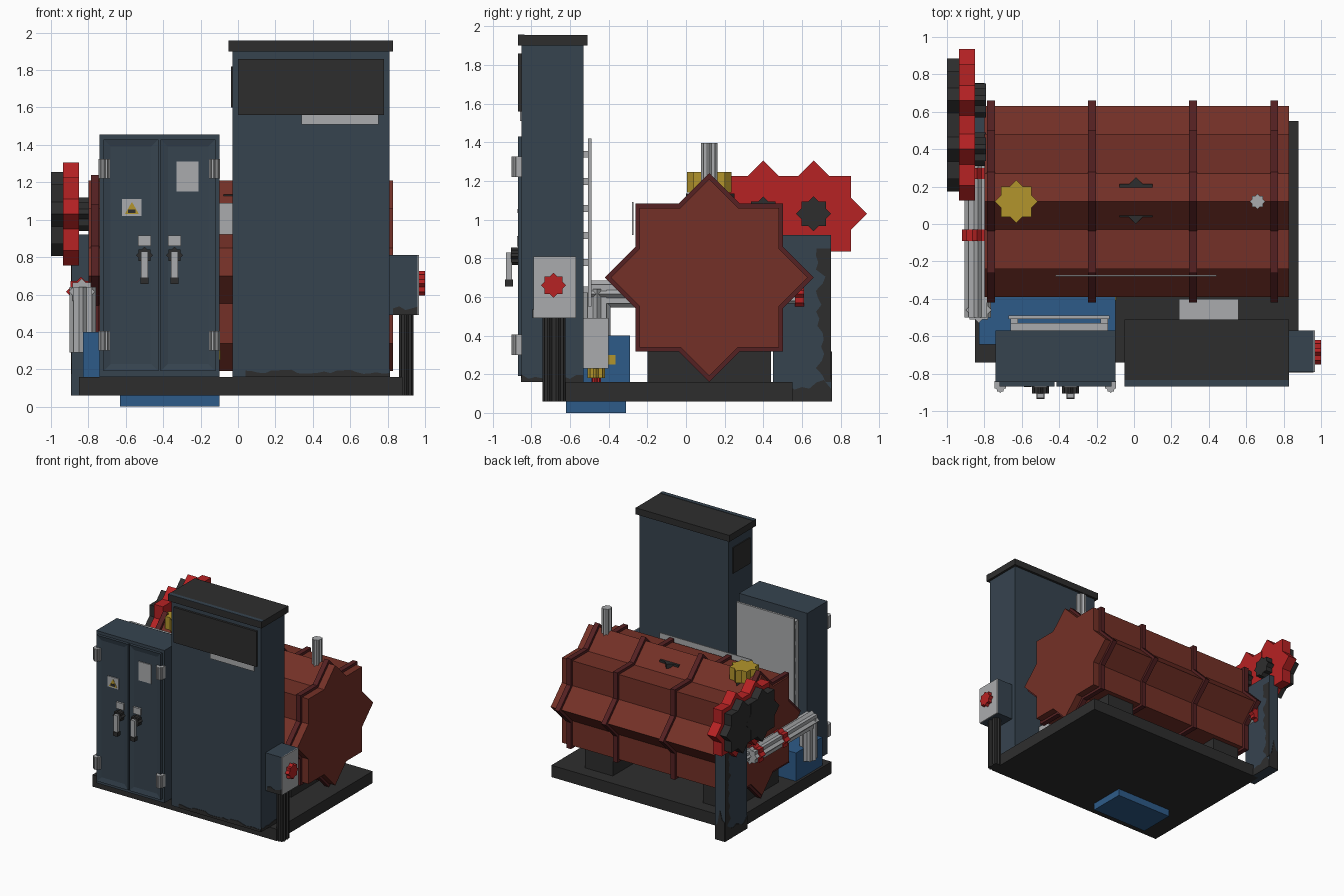
import bpy, bmesh, math, random

random.seed(4)
if "Cube" in bpy.data.objects:
    bpy.data.objects.remove(bpy.data.objects["Cube"], do_unlink=True)


def material(name, r, g, b):
    m = bpy.data.materials.new(name)
    m.use_nodes = True
    m.diffuse_color = (r, g, b, 1)
    m.node_tree.nodes["Principled BSDF"].inputs["Base Color"].default_value = (r, g, b, 1)
    return m


SLATE = material("slate blue", .037, .057, .078)
BLACK = material("soot black", .027, .027, .027)
RUST = material("rust red", .175, .03, .02)
MAROON = material("dark maroon", .09, .015, .016)
RED = material("bright red", .47, .016, .017)
BLUE = material("pump blue", .027, .105, .25)
YELLOW = material("yellow", .45, .3, .025)
GREY = material("light grey", .4, .41, .42)


def finish(name, bm, mat):
    bmesh.ops.recalc_face_normals(bm, faces=bm.faces)
    me = bpy.data.meshes.new(name)
    bm.to_mesh(me)
    bm.free()
    me.materials.append(mat)
    ob = bpy.data.objects.new(name, me)
    bpy.context.collection.objects.link(ob)
    return ob


def prism(name, pts, axis, a, b, mat):
    """Extrude a flat outline along an axis from a to b."""
    place = {"x": lambda u, v, d: (d, u, v),
             "y": lambda u, v, d: (u, d, v),
             "z": lambda u, v, d: (u, v, d)}[axis]
    bm = bmesh.new()
    ends = [[bm.verts.new(place(u, v, d)) for u, v in pts] for d in (a, b)]
    for ring in ends:
        bm.faces.new(ring)
    for i in range(len(pts)):
        j = (i + 1) % len(pts)
        bm.faces.new((ends[0][i], ends[0][j], ends[1][j], ends[1][i]))
    return finish(name, bm, mat)


def box(name, x, y, z, mat):
    return prism(name, [(x[0], y[0]), (x[1], y[0]), (x[1], y[1]), (x[0], y[1])], "z", *z, mat)


def star(name, axis, center, radius, a, b, mat):
    """Eight-pointed star prism, the outline of two crossed squares."""
    inner = radius * math.cos(math.pi / 4) / math.cos(math.pi / 8)
    pts = []
    for i in range(16):
        r, t = (inner if i % 2 else radius), i * math.pi / 8
        pts.append((center[0] + r * math.cos(t), center[1] + r * math.sin(t)))
    return prism(name, pts, axis, a, b, mat)


def grime(name, axis, start, end, base, height, a, b, upright=False):
    """Thin soot plate with one ragged edge."""
    pts = [(start, base), (end, base)]
    steps = max(4, int((end - start) / .035))
    for i in range(steps + 1):
        pts.append((end + (start - end) * i / steps, base + height * random.uniform(.35, 1)))
    if upright:
        pts = [(v, u) for u, v in pts]
    return prism(name, pts, axis, a, b, BLACK)


# Base skid
box("base_skid", (-.85, .88), (-.74, .55), (.06, .16), BLACK)

# Tank with bands and supports
AXIS = (.12, .7)
star("tank", "x", AXIS, .51, -.8, .83, RUST)
for i, x in enumerate((-.765, -.225, .315, .75)):
    star(f"tank_band_{i}", "x", AXIS, .54, x - .021, x + .021, MAROON)
for i, x in enumerate((-.6, .51)):
    box(f"tank_support_{i}", (x - .13, x + .13), (-.2, .44), (.15, .45), BLACK)

# Fittings on the tank
star("tank_hatch", "z", (.01, .125), .125, 1.1, 1.135, BLACK)
star("filler_flange", "z", (-.63, .12), .1, 1.08, 1.14, BLACK)
star("filler_cap", "z", (-.63, .12), .115, 1.14, 1.245, YELLOW)
star("vent_pipe", "z", (.66, .12), .042, 1.1, 1.395, GREY)
box("tank_sign", (-.42, .44), (-.28, -.272), (.92, 1.09), GREY)

# Tall cabinet
box("tall_cabinet", (-.03, .81), (-.85, -.53), (.16, 1.9), SLATE)
box("tall_cabinet_roof", (-.05, .83), (-.87, -.51), (1.9, 1.955), BLACK)
box("roof_worn_edge", (-.05, .83), (-.87, -.835), (1.955, 1.958), SLATE)
box("front_sign", (0, .78), (-.868, -.85), (1.56, 1.86), BLACK)
box("front_label", (.34, .75), (-.859, -.85), (1.51, 1.56), GREY)
box("side_vent", (-.038, -.03), (-.81, -.58), (1.6, 1.82), BLACK)
grime("cabinet_grime_front", "y", .04, .81, .16, .04, -.854, -.85)
grime("cabinet_grime_side", "x", -.85, -.53, .16, .04, .81, .814)

# Junction box on the back of the tall cabinet
box("junction_box", (.24, .56), (-.53, -.4), (.23, .49), GREY)
for i, x in enumerate((.3, .4, .5)):
    star(f"cable_gland_{i}", "z", (x, -.465), .045, .18, .235, YELLOW)
    star(f"cable_{i}", "z", (x, -.465), .025, .15, .19, RED)

# Switch box with knob and conduits
box("switch_box", (.81, .96), (-.79, -.57), (.49, .81), SLATE)
box("switch_plate", (.96, .967), (-.79, -.57), (.49, .81), GREY)
star("switch_knob", "x", (-.685, .66), .065, .96, 1, RED)
grime("switch_grime", "y", .83, .96, .49, .05, -.794, -.79)
for i, y in enumerate((-.705, -.66)):
    star(f"conduit_{i}", "z", (.9, y), .038, .06, .5, BLACK)

# Double-door cabinet, mirrored about its seam
SEAM = -.42
box("door_cabinet", (-.74, -.1), (-.845, -.57), (.16, 1.455), SLATE)
for side, s in (("right", -1), ("left", 1)):
    def span(a, b):
        return sorted((SEAM + s * a, SEAM + s * b))

    # Door leaf with a recessed panel
    door = box(f"{side}_door", span(.006, .3), (-.868, -.845), (.19, 1.43), SLATE)
    bm = bmesh.new()
    bm.from_mesh(door.data)
    bm.faces.ensure_lookup_table()
    front = min(bm.faces, key=lambda f: f.calc_center_median().y)
    bmesh.ops.inset_region(bm, faces=[front], thickness=.055, depth=-.01)
    bm.to_mesh(door.data)
    bm.free()
    for i, z in enumerate((.3, 1.22)):
        box(f"{side}_hinge_{i}", span(.265, .325), (-.88, -.84), (z, z + .105), GREY)
        star(f"{side}_hinge_pin_{i}", "z", (SEAM + s * .295, -.878), .025, z, z + .105, GREY)
    box(f"{side}_lock_plate", span(.045, .115), (-.875, -.855), (.86, .915), GREY)
    star(f"{side}_handle_mount", "y", (SEAM + s * .08, .81), .045, -.905, -.855, BLACK)
    box(f"{side}_handle", span(.062, .098), (-.93, -.9), (.69, .83), GREY)
    box(f"{side}_handle_tip", span(.058, .102), (-.935, -.895), (.655, .69), BLACK)

# Door labels
box("notice_label", (-.33, -.21), (-.866, -.857), (1.15, 1.31), GREY)
box("warning_label", (-.62, -.515), (-.866, -.857), (1.02, 1.11), GREY)
prism("warning_triangle", [(-.605, 1.03), (-.53, 1.03), (-.567, 1.095)], "y", -.868, -.866, YELLOW)
box("warning_mark", (-.588, -.547), (-.871, -.868), (1.035, 1.055), BLACK)

# Rear access panel of the door cabinet
box("rear_frame", (-.66, -.14), (-.57, -.53), (.57, 1.38), GREY)
box("rear_panel", (-.67, -.13), (-.508, -.49), (.55, 1.42), GREY)
for i in range(6):
    z = .62 + i * .14
    for j, x in enumerate((-.64, -.16)):
        box(f"rear_clip_{i}_{j}", (x - .02, x + .02), (-.53, -.508), (z, z + .035), GREY)

# Pump
box("pump_body", (-.83, -.1), (-.645, -.29), (.15, .4), BLUE)
box("pump_sump", (-.63, -.1), (-.62, -.31), (0, .07), BLUE)
box("pump_label", (-.1, -.094), (-.41, -.365), (.25, .3), YELLOW)

# Pipe run with flanges
star("pipe_riser", "z", (-.83, -.46), .07, .29, .64, GREY)
star("pipe_run", "y", (-.835, .615), .07, -.5, .34, GREY)
star("pipe_tail", "y", (-.8, .615), .05, .34, .61, GREY)
for i, y in enumerate((-.06, .27)):
    star(f"pipe_flange_{i}", "y", (-.84, .615), .08, y - .03, y + .03, RED)
star("pipe_end_flange", "y", (-.8, .615), .065, .565, .61, RED)

# Rear corner post with soot
box("corner_post", (-.89, -.8), (.45, .75), (.06, .92), SLATE)
for side, a, b in (("outer", -.894, -.89), ("inner", -.8, -.796)):
    grime(f"post_grime_{side}", "x", .45, .75, .06, .13, a, b)
    grime(f"post_edge_grime_{side}", "x", .16, .85, .75, -.08, a, b, True)
grime("post_grime_back", "y", -.89, -.8, .06, .3, .75, .754)

# Twin star reels
for i, y in enumerate((.4, .66)):
    star(f"reel_hub_{i}", "x", (y, 1.03), .09, -.86, -.79, BLACK)
    star(f"reel_{i}", "x", (y, 1.03), .275, -.935 + i * .0005, -.85 - i * .0005, RED)
    star(f"reel_cover_{i}", "x", (y, 1.03), .225, -1 + i * .0005, -.93, BLACK)
